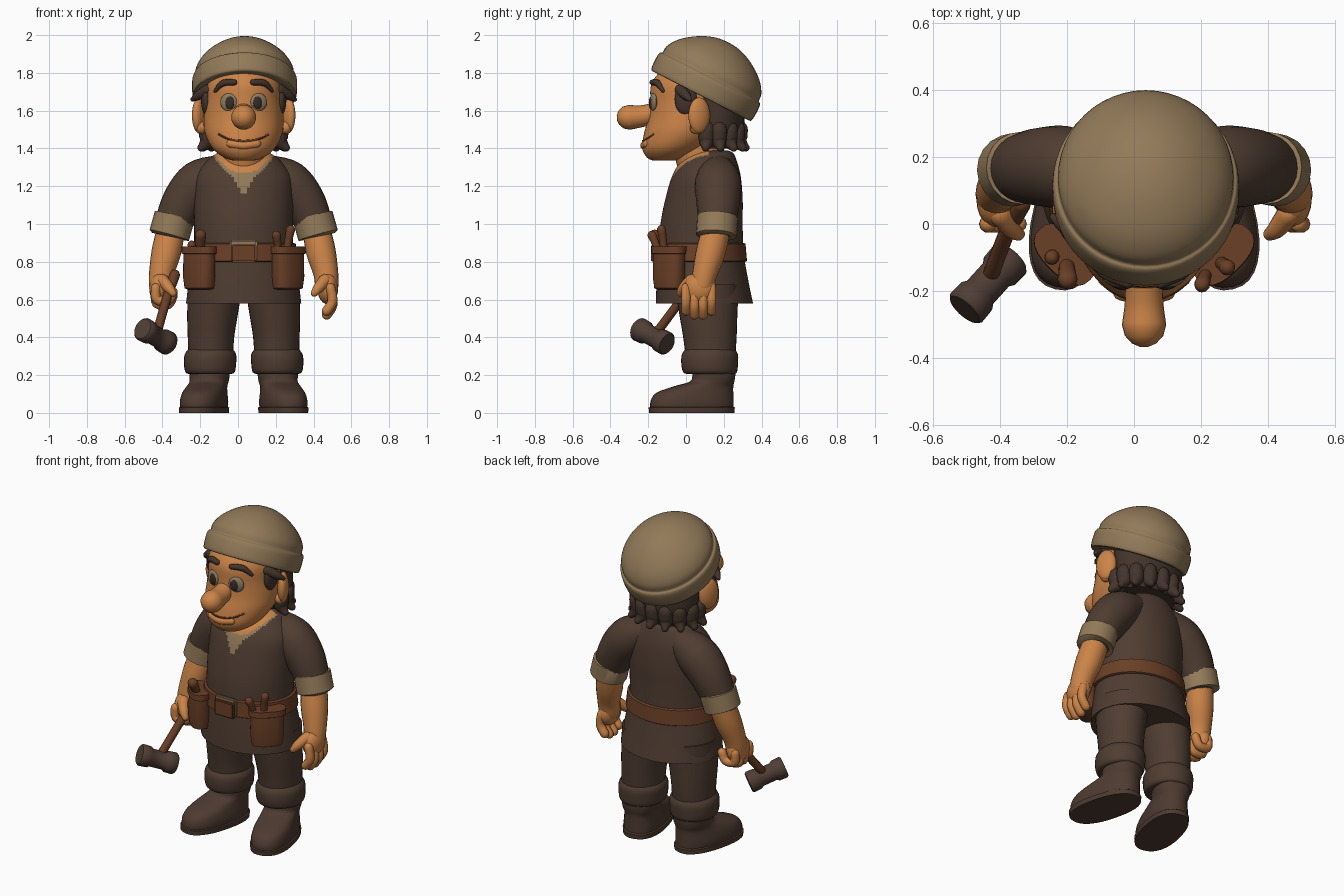
import bpy, bmesh, math
from mathutils import Vector, Matrix
from mathutils.bvhtree import BVHTree

if "Cube" in bpy.data.objects:
    bpy.data.objects.remove(bpy.data.objects["Cube"])

CX = 0.03  # body centre line


def material(name, r, g, b):
    m = bpy.data.materials.new(name)
    m.diffuse_color = (r, g, b, 1)
    m.use_nodes = True
    m.node_tree.nodes["Principled BSDF"].inputs["Base Color"].default_value = m.diffuse_color
    return m


SKIN = material("skin", 0.60, 0.23, 0.065)
TAN = material("tan_cloth", 0.29, 0.195, 0.10)
CLOTH = material("dark_cloth", 0.078, 0.046, 0.031)
HAIR = material("hair", 0.058, 0.035, 0.025)
LEATHER = material("leather", 0.145, 0.05, 0.02)
BOOT = material("boot_leather", 0.075, 0.043, 0.03)
IRON = material("iron", 0.08, 0.048, 0.036)
EYE = material("eye_white", 0.27, 0.20, 0.12)
PUPIL = material("pupil", 0.035, 0.025, 0.02)


def finish(name, bm, mat):
    bmesh.ops.recalc_face_normals(bm, faces=bm.faces)
    me = bpy.data.meshes.new(name)
    bm.to_mesh(me)
    bm.free()
    me.materials.append(mat)
    ob = bpy.data.objects.new(name, me)
    bpy.context.collection.objects.link(ob)
    return ob


def smooth_rows(rows, k):
    """Catmull-Rom interpolation of rows of numbers."""
    rows = [Vector(r) for r in rows]
    out = []
    for i in range(len(rows) - 1):
        a, b, c, d = rows[max(i - 1, 0)], rows[i], rows[i + 1], rows[min(i + 2, len(rows) - 1)]
        for j in range(k):
            t = j / k
            out.append(b + (c - a) * (t / 2) + (a * 2 - b * 5 + c * 4 - d) * (t * t / 2)
                       + (b * 3 - a - c * 3 + d) * (t ** 3 / 2))
    return out + [rows[-1]]


def bridge(name, rings, mat):
    bm = bmesh.new()
    vs = [[bm.verts.new(p) for p in ring] for ring in rings]
    n = len(vs[0])
    for a, b in zip(vs, vs[1:]):
        for i in range(n):
            bm.faces.new((a[i], a[(i + 1) % n], b[(i + 1) % n], b[i]))
    bm.faces.new(vs[0])
    bm.faces.new(vs[-1])
    return finish(name, bm, mat)


def loft(name, rows, mat, k=4, n=32, power=1.0, matrix=None):
    """Stack of ellipses; each row is z, x centre, x radius, y front, y back."""
    def s(v):
        return math.copysign(abs(v) ** power, v)
    rings = []
    for z, x, rx, y0, y1 in smooth_rows(rows, k):
        ring = [Vector((x + rx * s(math.cos(2 * math.pi * i / n)),
                        (y0 + y1) / 2 + (y1 - y0) / 2 * s(math.sin(2 * math.pi * i / n)), z)) for i in range(n)]
        rings.append([matrix @ p for p in ring] if matrix else ring)
    return bridge(name, rings, mat)


def tube(name, pts, mat, k=4, n=16, rounded=True):
    """Tube along points x, y, z, radius."""
    rows = smooth_rows(pts, k)
    along = (rows[-1].xyz - rows[0].xyz).normalized()
    ref = Vector((1, 0, 0)) if abs(along.y) > 0.8 else Vector((0, 1, 0))
    rings = []

    def add(c, t, r):
        u = t.cross(ref).normalized()
        v = t.cross(u)
        rings.append([c + (u * math.cos(2 * math.pi * i / n) + v * math.sin(2 * math.pi * i / n)) * r for i in range(n)])
    last = len(rows) - 1
    for i, p in enumerate(rows):
        t = (rows[min(i + 1, last)].xyz - rows[max(i - 1, 0)].xyz).normalized()
        caps = [(1.0, 0.2), (0.85, 0.55), (0.5, 0.87)] if rounded else []
        if i == 0:
            for o, f in caps:
                add(p.xyz - t * p.w * o, t, p.w * f)
        add(p.xyz, t, p.w)
        if i == last:
            for o, f in reversed(caps):
                add(p.xyz + t * p.w * o, t, p.w * f)
    return bridge(name, rings, mat)


def ball(name, loc, scale, mat, rz=0.0, n=20):
    bm = bmesh.new()
    bmesh.ops.create_uvsphere(bm, u_segments=n, v_segments=n // 2 + 2, radius=1, matrix=Matrix.Translation(loc)
                              @ Matrix.Rotation(rz, 4, 'Z') @ Matrix.Diagonal((*scale, 1)))
    return finish(name, bm, mat)


def box(name, loc, size, mat):
    bm = bmesh.new()
    bmesh.ops.create_cube(bm, size=1, matrix=Matrix.Translation(loc) @ Matrix.Diagonal((*size, 1)))
    bmesh.ops.bevel(bm, geom=bm.edges[:], offset=0.008, segments=2, affect='EDGES')
    return finish(name, bm, mat)


# tunic, with open collar and its trim coloured by height
torso = loft("tunic", [(0.58, CX, .305, -.16, .355), (0.70, CX, .29, -.155, .33), (0.85, CX, .265, -.145, .305),
                       (1.0, CX, .262, -.135, .30), (1.13, CX, .262, -.11, .30), (1.25, CX, .255, -.075, .29),
                       (1.33, CX, .20, -.03, .27), (1.375, CX, .14, .02, .25), (1.39, CX, .09, .06, .22)],
             CLOTH, k=8, n=96)
torso.data.materials.append(TAN)
torso.data.materials.append(SKIN)
for p in torso.data.polygons:
    x, y, z = p.center
    d = abs(x - CX)
    if y < 0.12 and d < 0.16:
        if z > 1.27 + 4 * d * d:
            p.material_index = 2
        elif z > min(1.14 + 1.8 * d, 1.23 + 5 * d * d):
            p.material_index = 1

# belt and buckle pouch
loft("belt", [(.80, CX, .275, -.156, .316), (.805, CX, .286, -.163, .323),
              (.895, CX, .276, -.158, .315), (.90, CX, .265, -.15, .305)], LEATHER, k=1, n=48)
box("buckle_plate", (CX, -.162, .86), (.145, .025, .11), TAN)
box("buckle_flap", (CX, -.174, .845), (.135, .025, .10), LEATHER)

# neck and head
loft("neck", [(1.22, CX, .11, -.02, .2), (1.32, CX, .115, -.05, .2), (1.45, CX, .12, -.08, .2)], SKIN)
head = loft("head", [(1.335, CX, .05, -.17, -.06), (1.35, CX, .10, -.205, 0), (1.40, CX, .165, -.232, .1),
                     (1.48, CX, .205, -.222, .2), (1.56, CX, .212, -.20, .24), (1.65, CX, .205, -.19, .25),
                     (1.75, CX, .20, -.18, .25), (1.85, CX, .15, -.10, .24)], SKIN, n=48)
tree = BVHTree.FromPolygons([v.co.copy() for v in head.data.vertices],
                            [tuple(p.vertices) for p in head.data.polygons])


def face_y(x, z):
    hit = tree.ray_cast(Vector((x, -1, z)), Vector((0, 1, 0)))[0]
    return hit.y if hit else -0.15


tube("nose", [(CX, -.17, 1.585, .055), (CX, -.24, 1.57, .058), (CX, -.30, 1.565, .066)], SKIN, n=24)
tube("mouth", [(CX + d, face_y(CX + d, z) + .002, z, .006) for d, z in
               [(-.13, 1.475), (-.08, 1.45), (0, 1.44), (.08, 1.45), (.13, 1.475)]], LEATHER, n=8)
tube("lower_lip", [(CX + d, face_y(CX + d, z) + .012, z, .022) for d, z in
                   [(-.07, 1.425), (0, 1.415), (.07, 1.425)]], SKIN, n=12)

# hat, tilted towards the back
tilt = Matrix.Translation((.035, .08, 1.68)) @ Matrix.Rotation(math.radians(-27), 4, 'X')
loft("hat", [(h, 0, r * .92, -r, r) for h, r in
             [(.0, .27), (.0, .295), (.03, .302), (.085, .302), (.105, .295), (.112, .285), (.15, .281),
              (.20, .25), (.245, .20), (.285, .135), (.31, .065), (.316, .012)]], TAN, k=3, n=48, matrix=tilt)

# hair at the back, with curls along its lower edge
loft("hair_back", [(1.40, CX, .17, .06, .27), (1.46, CX, .20, .03, .295), (1.56, CX, .215, .02, .31),
                   (1.70, CX, .215, .0, .30)], HAIR)
for i in range(9):
    a = math.radians(-8 + i * 24.5)
    x, y = CX + .195 * math.cos(a), .13 + .155 * math.sin(a)
    ox, oy = .03 * math.cos(a), .03 * math.sin(a)
    tube("hair_curl", [(x, y, 1.50, .045), (x, y, 1.44, .042), (x + ox, y + oy, 1.405, .022)], HAIR, n=10)

for s, side in ((-1, "left"), (1, "right")):
    def X(d):
        return CX + s * d

    # face details
    ex, ez = X(.08), 1.645
    ey = face_y(ex, ez)
    ball("eye_" + side, (ex, ey, ez), (.046, .016, .047), EYE, s * .3)
    ball("pupil_" + side, (X(.075), ey - .012, ez - .003), (.026, .010, .034), PUPIL, s * .3)
    tube("brow_" + side, [(X(d), face_y(X(d), z) - .004, z, r) for d, z, r in
                          [(.15, 1.705, .010), (.11, 1.745, .018), (.05, 1.75, .016)]], HAIR, n=10)
    ball("ear_" + side, (X(.235), .07, 1.575), (.032, .062, .095), SKIN, s * .45)
    ball("ear_lobe_" + side, (X(.225), .055, 1.51), (.03, .035, .035), SKIN)
    ball("sideburn_" + side, (X(.198), .0, 1.66), (.028, .06, .085), HAIR)
    tube("temple_tuft_" + side, [(X(.19), -.03, 1.71, .03), (X(.24), .0, 1.68, .025), (X(.27), .02, 1.66, .012)],
         HAIR, n=10)

    # sleeve, rolled cuff and forearm
    tube("sleeve_" + side, [(X(.12), .17, 1.28, .09), (X(.23), .17, 1.22, .122), (X(.315), .17, 1.12, .116),
                            (X(.375), .165, 1.0, .098)], CLOTH, n=24)
    tube("sleeve_cuff_" + side, [(X(.365), .167, 1.045, .095), (X(.366), .167, 1.04, .108),
                                 (X(.394), .16, .94, .108), (X(.395), .16, .935, .09)], TAN, k=1, n=20, rounded=False)
    tube("forearm_" + side, [(X(.385), .16, .97, .075), (X(.41), .13, .85, .078), (X(.435), .10, .74, .066),
                             (X(.44), .085, .67, .062)], SKIN, n=20)
    ball("hand_" + side, (X(.445), .075, .66), (.055, .085, .085), SKIN)

    # fingers: the left hand grips the hammer, the right hand hangs
    curl = [(.465, .64), (.46, .58), (.40, .575), (.375, .62)] if s < 0 else [(.46, .64), (.47, .57), (.44, .52)]
    for i in range(4):
        y = .0 + i * .045
        lift = .02 if i in (0, 3) else 0
        tube("finger_" + side, [(X(d), y, z + lift, .026) for d, z in curl], SKIN, n=10)
    tube("thumb_" + side, [(X(.43), .03, .70, .035), (X(.395), -.015, .66, .028), (X(.375), -.03, .635, .02)],
         SKIN, n=12)

    # tool pouch set around the hip
    turn = Matrix.Translation((X(.235), -.09, 0)) @ Matrix.Rotation(s * math.radians(45), 4, 'Z')
    loft("pouch_" + side, [(.65, 0, .06, -.035, .035), (.66, 0, .088, -.055, .055), (.72, 0, .096, -.062, .06),
                           (.84, 0, .098, -.055, .055), (.845, 0, .107, -.064, .06), (.88, 0, .107, -.062, .06),
                           (.88, 0, .085, -.045, .045)], LEATHER, k=1, n=24, power=.8, matrix=turn)

    # trouser leg, rolled hem and boot
    loft("trouser_leg_" + side, [(.28, X(.175), .118, 0, .26), (.40, X(.173), .123, -.015, .268),
                                 (.52, X(.165), .134, -.035, .272), (.68, X(.15), .145, -.06, .28)], CLOTH)
    loft("trouser_hem_" + side, [(.205, X(.178), .105, .01, .25), (.215, X(.178), .13, -.015, .27),
                                 (.26, X(.178), .138, -.025, .275), (.31, X(.176), .136, -.022, .275),
                                 (.34, X(.175), .115, 0, .255)], CLOTH, k=3)
    splay = Matrix.Translation((X(.18), .15, 0)) @ Matrix.Rotation(s * math.radians(14), 4, 'Z')
    loft("boot_" + side, [(.02, 0, .112, -.345, .10), (.06, 0, .115, -.345, .10), (.105, 0, .108, -.315, .10),
                          (.14, 0, .10, -.22, .10), (.165, 0, .10, -.13, .105), (.20, 0, .104, -.115, .11),
                          (.25, 0, .10, -.11, .11)], BOOT, k=3, power=.85, matrix=splay)
    loft("sole_" + side, [(0, 0, .118, -.352, .106), (.028, 0, .12, -.355, .108), (.034, 0, .11, -.34, .10)],
         BOOT, k=1, power=.85, matrix=splay)

# tool handles standing in the pouches
for pts in ([(.25, -.11, .78, .022), (.265, -.12, .9, .02), (.278, -.13, .97, .024)],
            [(.22, -.13, .78, .022), (.212, -.155, .88, .019), (.203, -.18, .94, .024)],
            [(-.20, -.10, .78, .026), (-.20, -.13, .88, .024), (-.198, -.165, .94, .030)],
            [(-.23, -.07, .78, .02), (-.24, -.09, .85, .02), (-.245, -.10, .89, .022)]):
    tube("tool_handle", pts, LEATHER, k=2, n=12)

# hammer held in the left hand
tube("hammer_handle", [(-.435, -.175, .40, .025), (-.385, -.04, .58, .024), (-.335, .06, .73, .028)],
     LEATHER, k=2, n=12)
a, b = Vector((-.505, -.255, .445)), Vector((-.365, -.10, .365))
tube("hammer_head", [(*a.lerp(b, t), r) for t, r in
                     [(0, .056), (.04, .064), (.25, .062), (.32, .052), (.68, .052), (.75, .062), (.96, .064),
                      (1, .056)]], IRON, k=1, n=20, rounded=False)

# smooth shading with sharp edges kept
bpy.ops.object.select_all(action='SELECT')
bpy.context.view_layer.objects.active = torso
bpy.ops.object.shade_smooth_by_angle(angle=math.radians(45))
